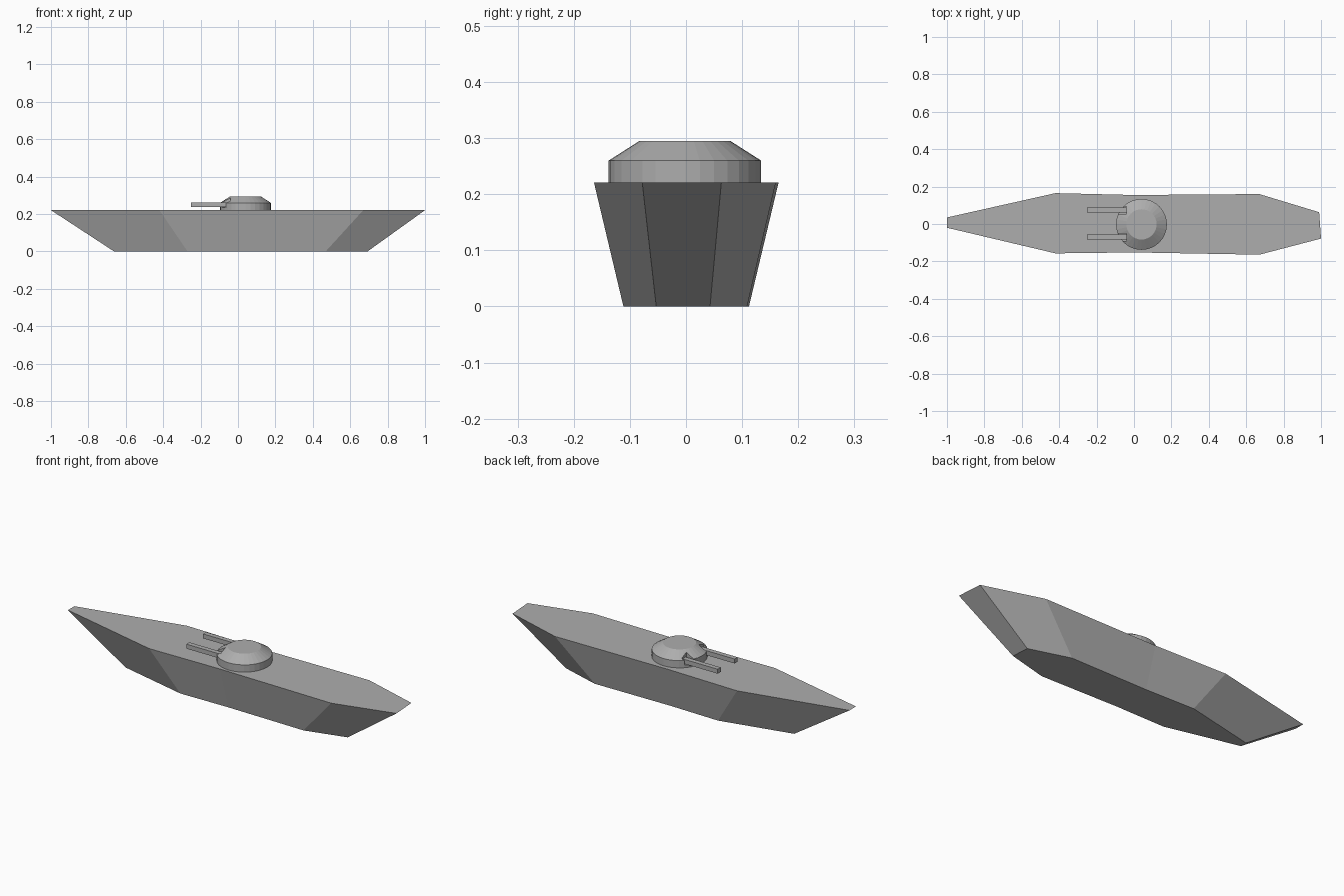
import bpy
import bmesh
import math
from mathutils import Matrix

if "Cube" in bpy.data.objects:
    bpy.data.objects.remove(bpy.data.objects["Cube"])

grey = bpy.data.materials.new("warship grey")
grey.diffuse_color = (0.42, 0.42, 0.42, 1)
grey.use_nodes = True
grey.node_tree.nodes["Principled BSDF"].inputs["Base Color"].default_value = grey.diffuse_color


def finish(name, bm, mat=grey):
    bmesh.ops.recalc_face_normals(bm, faces=bm.faces[:])
    mesh = bpy.data.meshes.new(name)
    bm.to_mesh(mesh)
    bm.free()
    ob = bpy.data.objects.new(name, mesh)
    bpy.context.collection.objects.link(ob)
    mesh.materials.append(mat)
    return ob


def loft(name, rings):
    """Closed solid through rings of matching points."""
    bm = bmesh.new()
    rows = [[bm.verts.new(p) for p in ring] for ring in rings]
    n = len(rows[0])
    for a, b in zip(rows, rows[1:]):
        for i in range(n):
            j = (i + 1) % n
            bm.faces.new((a[i], a[j], b[j], b[i]))
    bm.faces.new(rows[0][::-1])
    bm.faces.new(rows[-1])
    return finish(name, bm)


def box(name, x0, x1, y0, y1, z0, z1):
    bm = bmesh.new()
    m = Matrix.Translation(((x0 + x1) / 2, (y0 + y1) / 2, (z0 + z1) / 2)) \
        @ Matrix.Diagonal((x1 - x0, y1 - y0, z1 - z0, 1))
    bmesh.ops.create_cube(bm, size=1, matrix=m)
    return finish(name, bm)


# Hull: deck outline tapering down to a smaller flat keel
DECK = 0.221
outline = [(-1, -0.02), (-0.42, -0.157), (0, -0.152), (0.67, -0.164), (1, -0.078),
           (0.99, 0.063), (0.67, 0.16), (0, 0.155), (-0.42, 0.165), (-1, 0.035)]
keel = [(0.015 + x * 0.677, y * 0.68, 0) for x, y in outline]
loft("hull", [keel, [(x, y, DECK) for x, y in outline]])

# Turret: short drum with a sloped shoulder and flat roof
CX, CY, SEG = 0.04, -0.002, 32


def ring(r, z):
    return [(CX + r * math.cos(2 * math.pi * i / SEG),
             CY + r * math.sin(2 * math.pi * i / SEG), z) for i in range(SEG)]


turret = loft("turret", [ring(0.136, DECK - 0.002), ring(0.136, 0.26), ring(0.081, 0.295)])

# Twin guns, each sitting in a notch cut into the turret shoulder
for label, y in (("left", -0.07), ("right", 0.074)):
    cutter = box(label + "_notch_cutter", -0.2, -0.04, y - 0.02, y + 0.02, 0.235, 0.32)
    cutter.hide_render = True
    cutter.hide_viewport = True
    cutter.display_type = 'WIRE'
    cut = turret.modifiers.new(label + " notch", 'BOOLEAN')
    cut.operation = 'DIFFERENCE'
    cut.solver = 'EXACT'
    cut.object = cutter
    box(label + "_gun", -0.25, -0.03, y - 0.013, y + 0.013, 0.238, 0.262)
